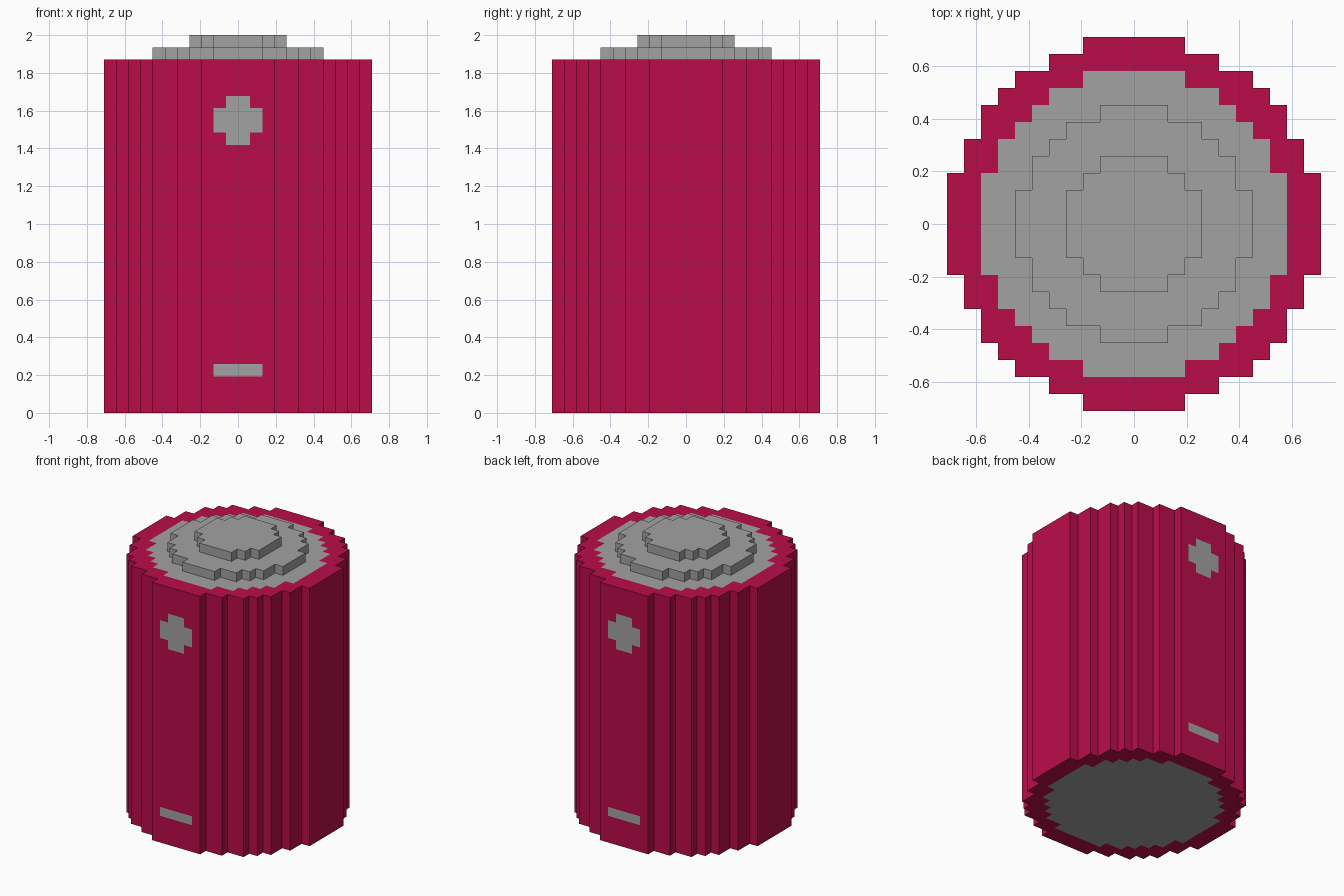
import bpy, bmesh

if "Cube" in bpy.data.objects:
    bpy.data.objects.remove(bpy.data.objects["Cube"])

U = 2 / 31  # one block

def material(name, rgb):
    m = bpy.data.materials.new(name)
    m.diffuse_color = (*rgb, 1)
    m.use_nodes = True
    m.node_tree.nodes["Principled BSDF"].inputs["Base Color"].default_value = m.diffuse_color
    return m

CRIMSON = material("crimson casing", (0.491, 0.004, 0.067))
GREY = material("grey metal", (0.361, 0.361, 0.361))

# Stepped circles: (half width, half depth) of overlapping centred boxes
CASING = [(3, 11), (5, 10), (7, 9), (8, 8), (9, 7), (10, 5), (11, 3)]
PLATE = [(3, 9), (5, 8), (6, 7), (7, 6), (8, 5), (9, 3)]
COLLAR = [(2, 7), (4, 6), (5, 5), (6, 4), (7, 2)]
KNOB = [(2, 4), (3, 3), (4, 2)]

def inside(shape, x, y):
    return any(abs(x) < w and abs(y) < d for w, d in shape)

def blocky_disc(name, shape, levels, mats, rule):
    """Stepped cylinder with walls cut at the given levels; rule picks the colour."""
    bm = bmesh.new()

    def face(*pts):
        f = bm.faces.new([bm.verts.new((x * U, y * U, z * U)) for x, y, z in pts])
        c = f.calc_center_median() / U
        f.material_index = rule(c.x, c.y, c.z)

    lo, hi = levels[0], levels[-1]
    for i in range(-11, 11):
        for j in range(-11, 11):
            cx, cy = i + 0.5, j + 0.5
            if not inside(shape, cx, cy):
                continue
            ring = [(i, j), (i + 1, j), (i + 1, j + 1), (i, j + 1)]
            face(*[(x, y, hi) for x, y in ring])
            face(*[(x, y, lo) for x, y in reversed(ring)])
            for k, (dx, dy) in enumerate([(0, -1), (1, 0), (0, 1), (-1, 0)]):
                if inside(shape, cx + dx, cy + dy):
                    continue
                a, b = ring[k], ring[(k + 1) % 4]
                for z0, z1 in zip(levels, levels[1:]):
                    face((*a, z0), (*b, z0), (*b, z1), (*a, z1))
    bmesh.ops.remove_doubles(bm, verts=bm.verts, dist=U * 0.01)
    # merge flat areas of one colour
    bmesh.ops.dissolve_limit(bm, angle_limit=0.01, verts=bm.verts,
                             edges=bm.edges, delimit={'MATERIAL'})
    me = bpy.data.meshes.new(name)
    bm.to_mesh(me)
    bm.free()
    for m in mats:
        me.materials.append(m)
    ob = bpy.data.objects.new(name, me)
    bpy.context.collection.objects.link(ob)
    return ob

def casing_colour(x, y, z):
    if z < 0.01 or z > 28.99:                      # metal end plates
        return int(inside(PLATE, x, y))
    if abs(y) > 10.9:                              # signs on front and back
        minus = abs(x) < 2 and 3 < z < 4
        plus = (abs(x) < 2 and 23 < z < 25) or (abs(x) < 1 and 22 < z < 26)
        return int(minus or plus)
    return 0

# Casing with end plates and signs, then the two-step terminal
blocky_disc("battery_casing", CASING, [0, 3, 4, 22, 23, 25, 26, 29],
            [CRIMSON, GREY], casing_colour)
blocky_disc("terminal_collar", COLLAR, [29, 30], [GREY], lambda x, y, z: 0)
blocky_disc("terminal_knob", KNOB, [30, 31], [GREY], lambda x, y, z: 0)
